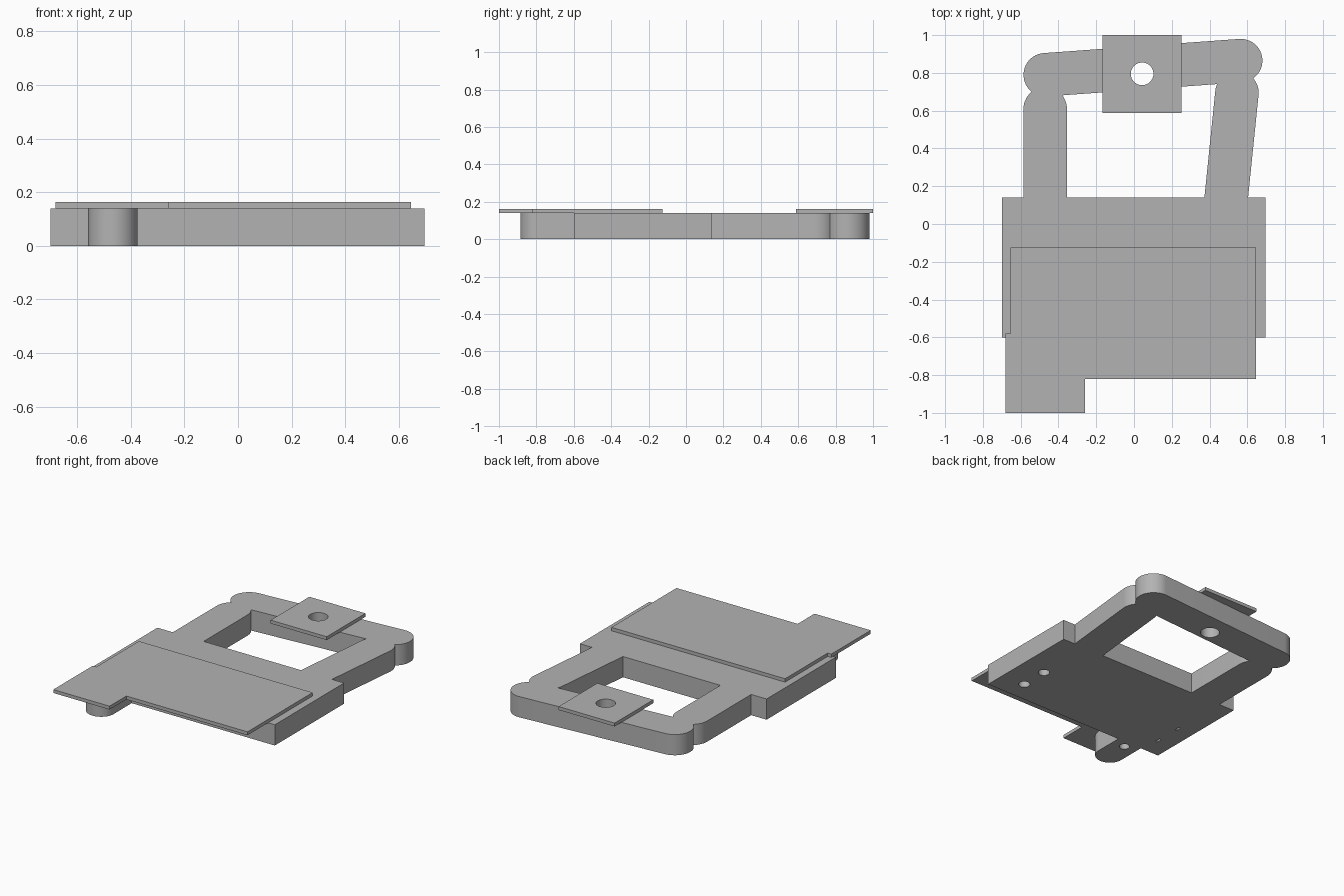
import bpy
import bmesh
from math import cos, sin, pi, atan2, radians

cube = bpy.data.objects.get("Cube")
if cube:
    bpy.data.objects.remove(cube, do_unlink=True)

grey = bpy.data.materials.new("plain grey")
grey.use_nodes = True
grey.diffuse_color = (0.45, 0.45, 0.45, 1)
grey.node_tree.nodes["Principled BSDF"].inputs["Base Color"].default_value = (0.45, 0.45, 0.45, 1)

BODY_TOP = 0.14
PLATE_TOP = 0.163
ARM_R = 0.115


def prism(name, outline, z0, z1):
    """Extrude a counter-clockwise outline from z0 to z1."""
    bm = bmesh.new()
    face = bm.faces.new([bm.verts.new((x, y, z0)) for x, y in outline])
    top = bmesh.ops.extrude_face_region(bm, geom=[face])["geom"]
    moved = [v for v in top if isinstance(v, bmesh.types.BMVert)]
    bmesh.ops.translate(bm, verts=moved, vec=(0, 0, z1 - z0))
    bmesh.ops.recalc_face_normals(bm, faces=bm.faces)
    mesh = bpy.data.meshes.new(name)
    bm.to_mesh(mesh)
    bm.free()
    mesh.materials.append(grey)
    obj = bpy.data.objects.new(name, mesh)
    bpy.context.collection.objects.link(obj)
    return obj


def rect(x0, x1, y0, y1):
    return [(x0, y0), (x1, y0), (x1, y1), (x0, y1)]


def arc(cx, cy, r, start, sweep, n):
    return [(cx + r * cos(start + sweep * i / n), cy + r * sin(start + sweep * i / n))
            for i in range(n + 1)]


def circle(cx, cy, r):
    return arc(cx, cy, r, 0, 2 * pi, 40)[:-1]


def capsule(a, b, r):
    """Bar with round ends from a to b."""
    t = atan2(b[1] - a[1], b[0] - a[0])
    return arc(*b, r, t - pi / 2, pi, 24) + arc(*a, r, t + pi / 2, pi, 24)


def combine(target, tool, operation):
    mod = target.modifiers.new(operation, "BOOLEAN")
    mod.operation = operation
    mod.solver = "EXACT"
    mod.object = tool
    bpy.context.view_layer.objects.active = target
    bpy.ops.object.modifier_apply(modifier=mod.name)
    bpy.data.objects.remove(tool, do_unlink=True)


def finish(obj):
    bpy.ops.object.select_all(action="DESELECT")
    obj.select_set(True)
    bpy.context.view_layer.objects.active = obj
    bpy.ops.object.shade_smooth_by_angle(angle=radians(30))


# Body: block, front tab and the three bars of the loop handle
body = prism("body_frame", rect(-0.70, 0.695, -0.60, 0.14), 0, BODY_TOP)
bars = [
    ((-0.467, -0.45), (-0.467, -0.793), 0.0925),
    ((-0.47, 0.0), (-0.47, 0.61), ARM_R),
    ((0.474, 0.0), (0.545, 0.695), ARM_R),
    ((-0.47, 0.79), (0.565, 0.865), ARM_R),
]
for a, b, r in bars:
    combine(body, prism("bar", capsule(a, b, r), 0, BODY_TOP), "UNION")

# Holes and small slots through the body
cuts = [circle(0.043, 0.795, 0.06), circle(-0.467, -0.65, 0.032)]
for y in (-0.455, -0.262):
    cuts.append(circle(0.52, y, 0.036))
    cuts.append(rect(-0.588, -0.574, y - 0.02, y + 0.02))
for outline in cuts:
    combine(body, prism("cutter", outline, -0.1, 0.3), "DIFFERENCE")
finish(body)

# Stepped cover plate over the front half
cover = prism("cover_plate", [
    (-0.68, -1.0), (-0.26, -1.0), (-0.26, -0.82), (0.645, -0.82),
    (0.645, -0.125), (-0.653, -0.125), (-0.653, -0.58), (-0.68, -0.58),
], BODY_TOP, PLATE_TOP)
finish(cover)

# Square plate with a hole on the handle
plate = prism("handle_plate", rect(-0.167, 0.252, 0.587, 1.0), BODY_TOP, PLATE_TOP)
combine(plate, prism("cutter", circle(0.043, 0.795, 0.06), 0, 0.3), "DIFFERENCE")
finish(plate)
